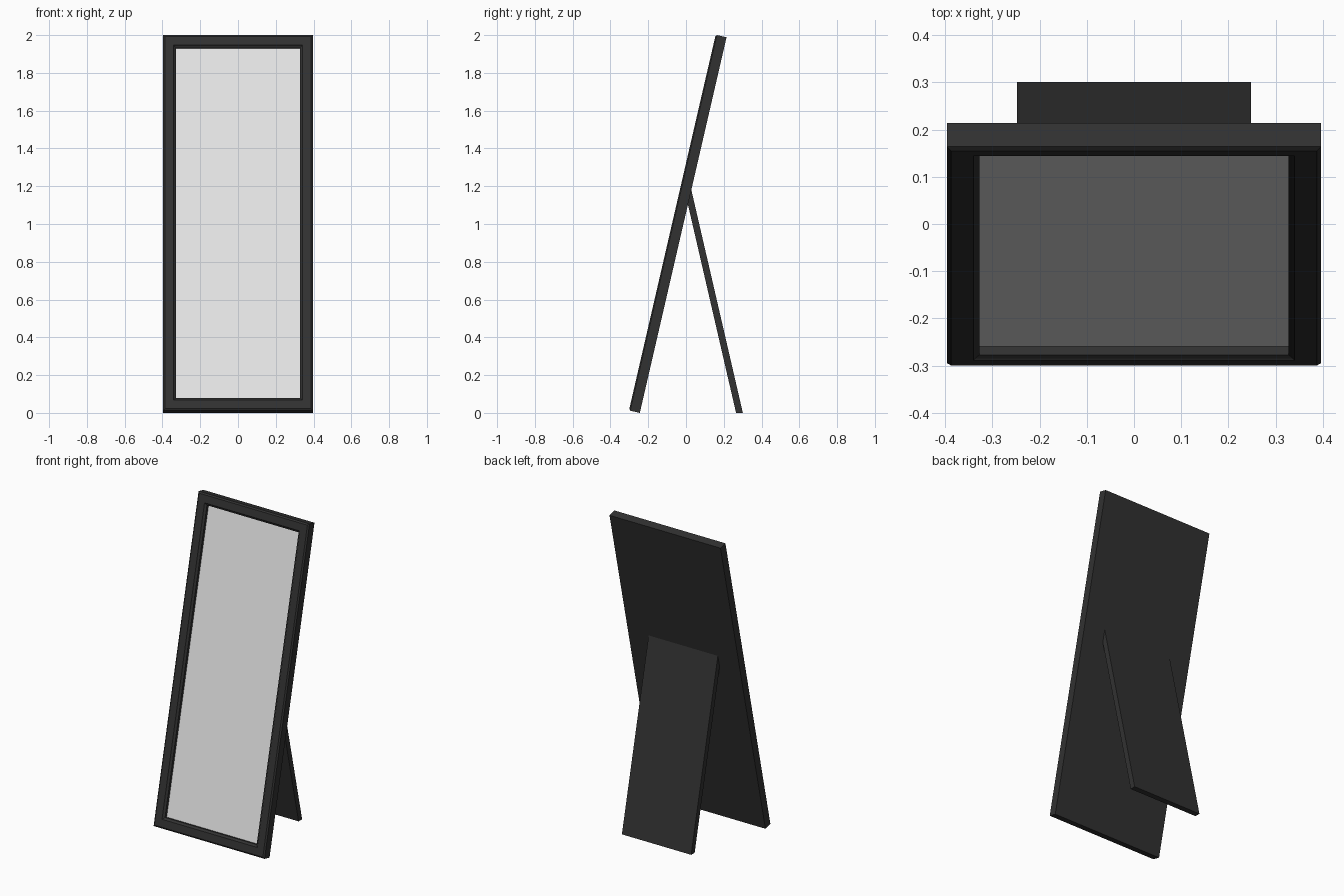
import bpy, bmesh, math
from mathutils import Vector

if "Cube" in bpy.data.objects:
    bpy.data.objects.remove(bpy.data.objects["Cube"])

TILT = math.radians(13)
S, C = math.sin(TILT), math.cos(TILT)
HALF_W, LENGTH, THICK = 0.3965, 2.0407, 0.059
ORIGIN = Vector((0, -0.302, THICK * S))   # lower front edge of the leaning panel
MIRROR_INSET, MIRROR_DEPTH = 0.069, 0.027


def material(name, value):
    m = bpy.data.materials.new(name)
    m.diffuse_color = (value, value, value, 1)
    m.use_nodes = True
    m.node_tree.nodes["Principled BSDF"].inputs["Base Color"].default_value = m.diffuse_color
    return m


black = material("black frame", 0.031)
silver = material("mirror silver", 0.8)


def ring(bm, inset, depth):
    """Rectangle in the leaning panel, inset from its edge, at a depth from the front."""
    up, back = Vector((0, S, C)), Vector((0, C, -S))
    w = HALF_W - inset
    return [bm.verts.new(ORIGIN + Vector((x, 0, 0)) + up * v + back * depth)
            for x, v in ((-w, inset), (w, inset), (w, LENGTH - inset), (-w, LENGTH - inset))]


def finish(bm, name, mat):
    bmesh.ops.recalc_face_normals(bm, faces=bm.faces)
    me = bpy.data.meshes.new(name)
    bm.to_mesh(me)
    bm.free()
    me.materials.append(mat)
    ob = bpy.data.objects.new(name, me)
    bpy.context.collection.objects.link(ob)
    return ob


# Frame: nested rings from solid back, over the moulding, down into the recess
bm = bmesh.new()
profile = [(0, THICK), (0, 0.007), (0.009, 0), (0.056, 0), (0.060, 0.004),
           (MIRROR_INSET, 0.0095), (MIRROR_INSET, MIRROR_DEPTH + 0.004)]
rings = [ring(bm, i, d) for i, d in profile]
for a, b in zip(rings, rings[1:]):
    for k in range(4):
        n = (k + 1) % 4
        bm.faces.new((a[k], a[n], b[n], b[k]))
bm.faces.new(rings[0])
bm.faces.new(rings[-1])
finish(bm, "frame", black)

# Mirror: thin plate in the recess
bm = bmesh.new()
front = ring(bm, MIRROR_INSET, MIRROR_DEPTH)
rear = ring(bm, MIRROR_INSET, MIRROR_DEPTH + 0.004)
bm.faces.new(front)
bm.faces.new(rear)
for k in range(4):
    n = (k + 1) % 4
    bm.faces.new((front[k], front[n], rear[n], rear[k]))
finish(bm, "mirror_glass", silver)

# Back support: side profile extruded across x, meeting the rear of the panel
bm = bmesh.new()
side = [(0.265, 0), (0.301, 0), (0.0282, 1.181), (0.0103, 1.103)]
face = bm.faces.new([bm.verts.new((-0.2475, y, z)) for y, z in side])
ext = bmesh.ops.extrude_face_region(bm, geom=[face])
bmesh.ops.translate(bm, vec=(0.495, 0, 0),
                    verts=[g for g in ext["geom"] if isinstance(g, bmesh.types.BMVert)])
finish(bm, "back_support", black)
